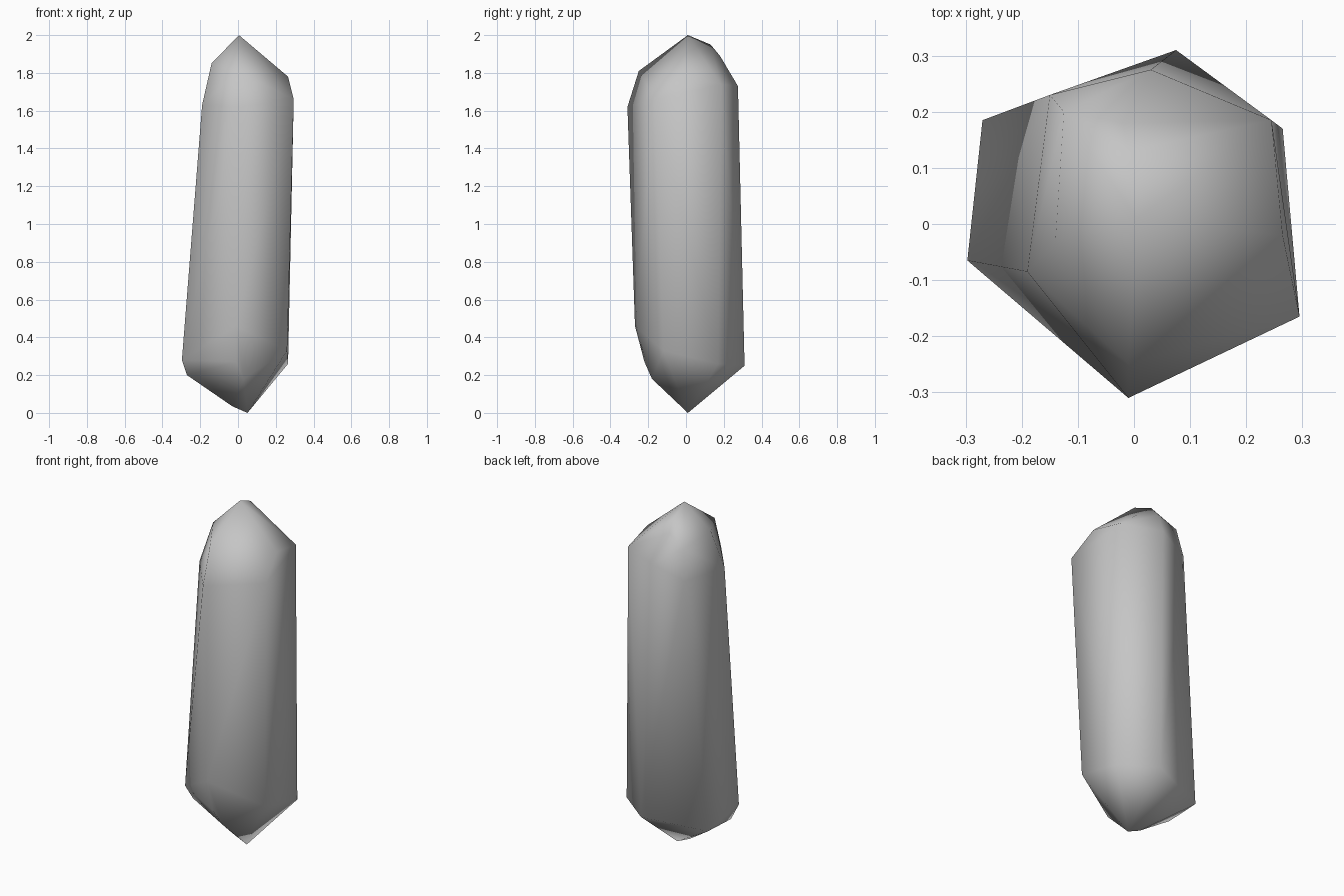
import bpy, bmesh, math

cube = bpy.data.objects.get("Cube")
if cube:
    bpy.data.objects.remove(cube, do_unlink=True)

# Stone colour
stone = bpy.data.materials.new("grey_stone")
stone.use_nodes = True
grey = (0.56, 0.56, 0.56, 1)
stone.diffuse_color = grey
stone.node_tree.nodes["Principled BSDF"].inputs["Base Color"].default_value = grey

# Six shaft corners at the shoulder and at the foot, in the same order
shoulder = [(-.19, -.085, 1.63), (-.01, -.31, 1.62), (.295, -.165, 1.66),
            (.245, .185, 1.74), (.03, .275, 1.73), (-.15, .23, 1.66)]
foot = [(-.297, -.065, .28), (-.01, -.27, .46), (.26, -.12, .33),
        (.265, .17, .26), (.075, .31, .25), (-.27, .185, .21)]

# Chipped facets and the pointed ends
upper_tip = [(-.01, -.25, 1.81), (-.14, -.03, 1.85), (-.125, .2, 1.83),
             (.265, -.02, 1.78), (-.02, .18, 1.89), (-.01, .13, 1.95), (.005, .01, 2)]
lower_tip = [(-.27, -.03, .2), (-.01, -.22, .27), (.03, -.18, .18),
             (-.03, .01, .035), (.05, .01, 0)]

# Wrap the corners in one solid and merge coplanar triangles
bm = bmesh.new()
for co in shoulder + foot + upper_tip + lower_tip:
    bm.verts.new(co)
hull = bmesh.ops.convex_hull(bm, input=bm.verts)
loose = [v for v in bm.verts if not v.link_faces]
bmesh.ops.delete(bm, geom=loose, context='VERTS')
bmesh.ops.dissolve_limit(bm, angle_limit=math.radians(2), verts=bm.verts, edges=bm.edges)
bmesh.ops.recalc_face_normals(bm, faces=bm.faces)

mesh = bpy.data.meshes.new("crystal")
bm.to_mesh(mesh)
bm.free()
mesh.materials.append(stone)
crystal = bpy.data.objects.new("crystal", mesh)
bpy.context.collection.objects.link(crystal)

# Soft shading around the shaft, crisp only at the steepest corners
bpy.ops.object.select_all(action='DESELECT')
crystal.select_set(True)
bpy.context.view_layer.objects.active = crystal
bpy.ops.object.shade_smooth_by_angle(angle=math.radians(75))
